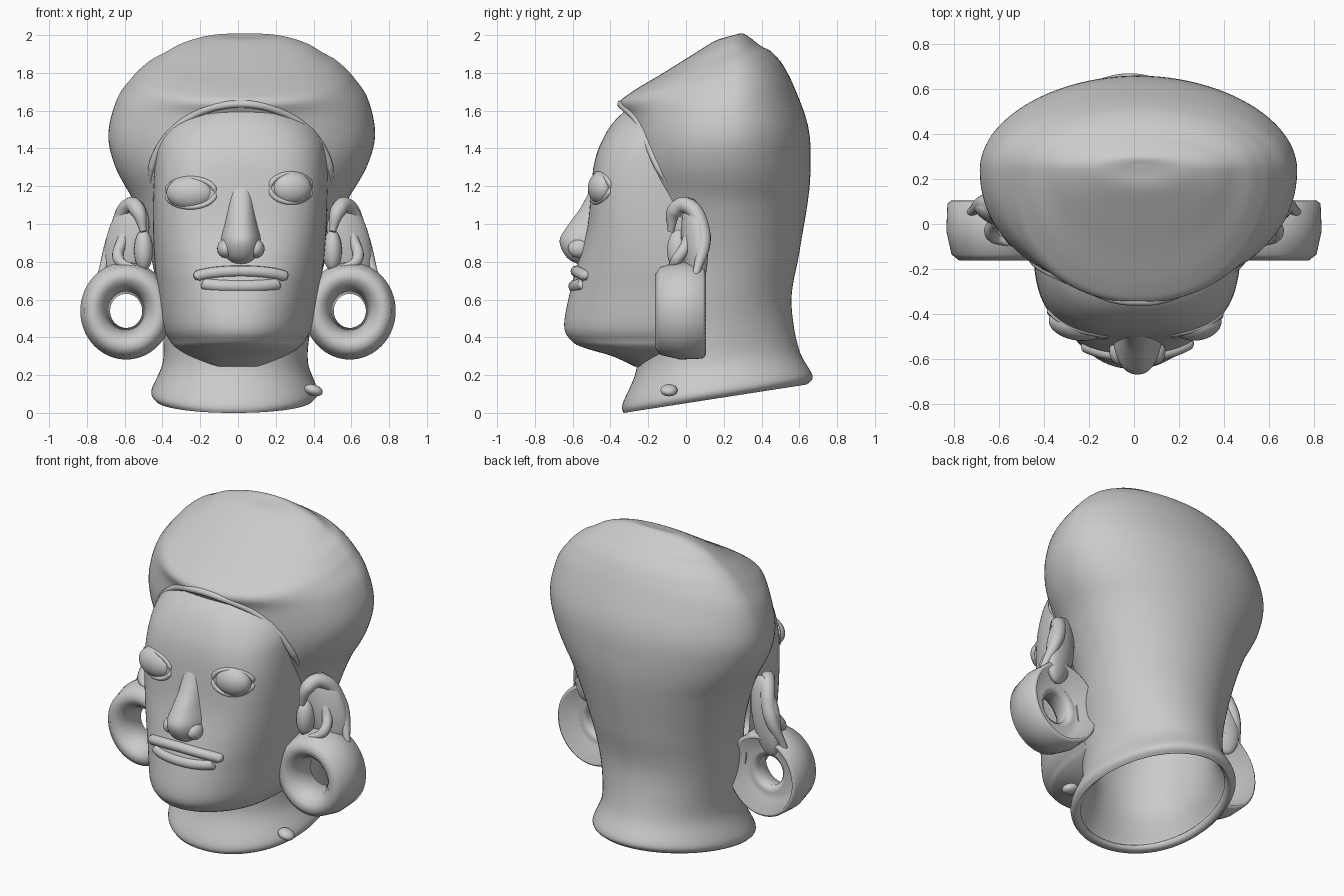
import bpy, math
from mathutils import Vector
from mathutils.bvhtree import BVHTree

if "Cube" in bpy.data.objects:
    bpy.data.objects.remove(bpy.data.objects["Cube"])


def make_mesh(name, verts, faces):
    me = bpy.data.meshes.new(name)
    me.from_pydata(verts, [], faces)
    me.shade_smooth()
    ob = bpy.data.objects.new(name, me)
    bpy.context.collection.objects.link(ob)
    return ob


def refine(rows, steps=6):
    """Catmull-Rom interpolation between the section rows."""
    out = []
    for i in range(len(rows) - 1):
        p = [rows[max(0, min(len(rows) - 1, i + k))] for k in (-1, 0, 1, 2)]
        for s in range(steps):
            t = s / steps
            out.append([b + 0.5 * t * (c - a + t * (2*a - 5*b + 4*c - d + t * (3*(b - c) + d - a)))
                        for a, b, c, d in zip(*p)])
    return out + [list(rows[-1])]


def loft(name, rows, middle, power, centre, tilt, half=False, segs=96):
    """Rows: z, front y, half width, back y. The rest are rules of z."""
    verts, faces = [], []
    rows = refine(rows)
    n = segs + 1 if half else segs
    for z, yf, w, yb in rows:
        ym, p = middle(z), power(z)
        for j in range(n):
            t = math.pi * (j/segs - 0.5) if half else 2*math.pi*j/segs
            s, c = math.sin(t), math.cos(t)
            q = p if c > 0 else 2
            x = centre(z) + w * math.copysign(abs(s)**(2/q), s)
            y = ym + ((yf if c > 0 else yb) - ym) * abs(c)**(2/q)
            verts.append((x, y, z + tilt(z) * (y - yf)))
    for i in range(len(rows) - 1):
        for j in range(segs):
            k = (j + 1) % n
            if k or not half:
                faces.append((i*n + j, i*n + k, (i+1)*n + k, (i+1)*n + j))
    faces.append(tuple(range((len(rows) - 1)*n, len(rows)*n)))
    return make_mesh(name, verts, faces), BVHTree.FromPolygons([Vector(v) for v in verts], faces)


def half_loft(name, rows, middle, power, centre):
    return loft(name, [r + (0,) for r in rows], middle, power, centre, lambda z: 0, True)


def tube(name, pts, r):
    cu = bpy.data.curves.new(name, 'CURVE')
    cu.dimensions = '3D'
    cu.bevel_depth, cu.bevel_resolution, cu.use_fill_caps = r, 4, True
    sp = cu.splines.new('BEZIER')
    sp.bezier_points.add(len(pts) - 1)
    for i, (b, p) in enumerate(zip(sp.bezier_points, pts)):
        b.co = p
        b.handle_left_type = b.handle_right_type = 'AUTO'
        b.radius = 0.4 if i in (0, len(pts) - 1) else 1
    bpy.context.collection.objects.link(bpy.data.objects.new(name, cu))


def ball(name, loc, size, rot=(0, 0, 0)):
    bpy.ops.mesh.primitive_uv_sphere_add(segments=40, ring_count=20, location=loc, rotation=rot)
    ob = bpy.context.object
    ob.name, ob.scale = name, size
    bpy.ops.object.shade_smooth()


def arc(cx, cz, rx, rz, a0, a1, n=10):
    angles = [math.radians(a0 + (a1 - a0)*i/n) for i in range(n + 1)]
    return [(cx + rx*math.cos(a), cz + rz*math.sin(a)) for a in angles]


def on_surface(tree, pts, sink=0.0):
    """Project (x, z) points from the front onto a lofted surface."""
    out = []
    for x, z in pts:
        hit = tree.ray_cast(Vector((x, -2, z)), Vector((0, 1, 0)))[0]
        out.append((x, (hit.y if hit else 0) + sink, z))
    return out


# hollow neck, skull and headdress shell; sections lean back towards the crown
skull, skull_tree = loft("headdress_and_neck", [
    (0.00, -.33, .415, .64),
    (0.05, -.335, .44, .67),
    (0.22, -.265, .385, .605),
    (0.40, -.26, .39, .57),
    (0.60, -.24, .42, .56),
    (0.85, -.22, .47, .60),
    (1.12, -.26, .565, .645),
    (1.29, -.29, .67, .66),
    (1.42, -.30, .706, .645),
    (1.56, -.315, .665, .575),
    (1.64, -.35, .59, .52),
    (1.70, -.285, .53, .475),
    (1.80, -.12, .43, .40),
    (1.90, .04, .33, .345),
    (1.97, .155, .19, .30),
    (1.99, .22, .04, .265)],
    middle=lambda z: min(.24, .12 + .085*z), power=lambda z: 2.1,
    centre=lambda z: -.02 + .028*z,
    tilt=lambda z: .155*max(0, 1 - z/.8) + min(.27, .5*max(0, z - 1.2)))
wall = skull.modifiers.new("wall", 'SOLIDIFY')
wall.thickness, wall.offset = 0.05, -1

# face mask set into the headdress opening
face, face_tree = half_loft("face", [
    (0.245, -.27, .12),
    (0.30, -.39, .25),
    (0.345, -.54, .325),
    (0.385, -.61, .36),
    (0.47, -.645, .40),
    (0.68, -.605, .432),
    (0.80, -.57, .448),
    (1.00, -.52, .46),
    (1.30, -.49, .46),
    (1.45, -.44, .44),
    (1.56, -.365, .36),
    (1.66, -.24, .15)],
    middle=lambda z: -1.6*max(0, .38 - z),
    power=lambda z: 2.1 + 1.2*math.exp(-((z - 1.15)/.37)**2),
    centre=lambda z: -.01 + .02*z)

# raised edge of the headdress
tube("headdress_rim", on_surface(skull_tree, arc(.015, 1.22, .48, .415, 0, 180, 16), .006), .02)

# nose with nostril wings
half_loft("nose", [
    (0.77, -.50, .03), (0.80, -.60, .075), (0.85, -.65, .11), (0.92, -.668, .112),
    (1.00, -.62, .092), (1.10, -.55, .075), (1.28, -.46, .06)],
    middle=lambda z: -.43, power=lambda z: 2.3, centre=lambda z: .015)
for s in (-1, 1):
    ball("nostril_wing", (.015 + s*.08, -.565, .87), (.045, .06, .05))

# lips
tube("upper_lip", on_surface(face_tree, arc(.015, .71, .24, .04, 180, 0), .004), .03)
tube("lower_lip", on_surface(face_tree, arc(.015, .69, .2, .02, 180, 360), .018), .034)

# closed bulging eyes with lids
for x, z, w in ((-.25, 1.165, .13), (.28, 1.19, .11)):
    ball("eyeball", (x, -.445, z), (w, .073, .09), (0, 0, math.copysign(.15, x)))
    for name, end in (("upper_lid", 180), ("lower_lid", -180)):
        tube(name, on_surface(face_tree, arc(x, z, w, .075, 0, end), .004), .014)

# ears: ring profile is radius, y
ring = [(.085, .0), (.115, -.115), (.15, -.155), (.185, -.163), (.22, -.135),
        (.243, -.03), (.238, .09), (.22, .105), (.18, -.01), (.12, .03)]
for s in (-1, 1):
    verts, faces, seg, m = [], [], 64, len(ring)
    for i in range(seg):
        a = 2*math.pi*i/seg
        verts += [(s*(.592 + r*math.cos(a)), y, .54 + 1.06*r*math.sin(a)) for r, y in ring]
        for j in range(m):
            k, n = (j + 1) % m, (i + 1) % seg
            f = (i*m + j, n*m + j, n*m + k, i*m + k)
            faces.append(f if s > 0 else f[::-1])
    make_mesh("ear_ring", verts, faces)
    # upper ear
    ball("ear_shell", (s*.59, .045, .90), (.115, .06, .24), (0, -s*.25, s*.35))
    tube("ear_helix", [(s*x, y, z) for x, y, z in (
        (.50, -.08, .96), (.53, -.06, 1.07), (.57, .0, 1.10), (.65, .09, .94), (.73, .05, .72))], .042)
    tube("ear_inner_fold", [(s*x, y, z) for x, y, z in (
        (.575, .0, 1.02), (.61, .01, .92), (.63, -.05, .81), (.55, -.09, .77))], .03)
    ball("ear_tragus", (s*.50, -.04, .86), (.05, .06, .11))

# small chipped lump at the neck edge
ball("neck_chip", (.40, -.09, .12), (.05, .045, .03), (0, .3, 0))
